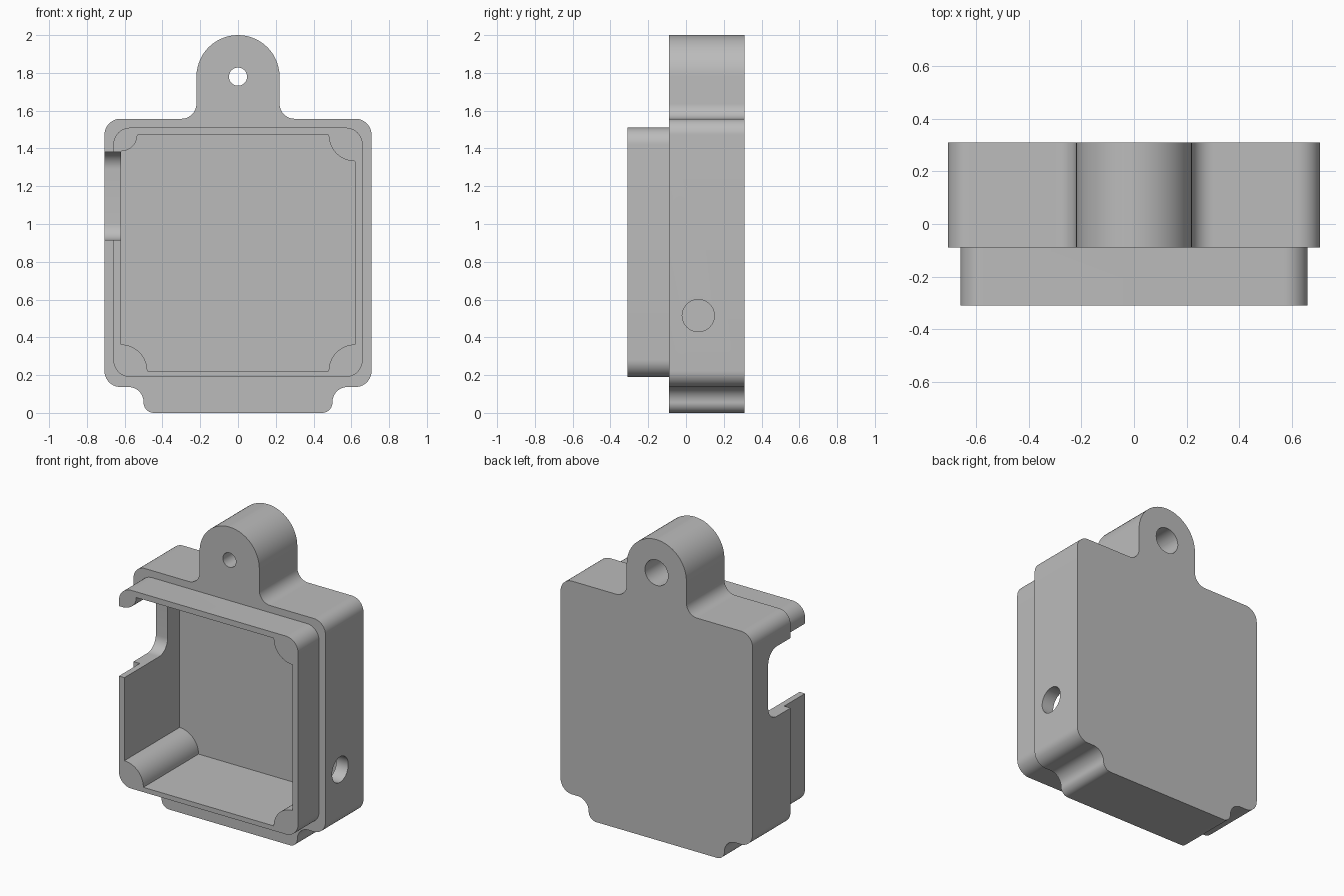
import bpy, bmesh, math
from mathutils import Vector

cube = bpy.data.objects.get("Cube")
if cube:
    bpy.data.objects.remove(cube, do_unlink=True)

grey = bpy.data.materials.new("plain grey")
grey.use_nodes = True
grey.diffuse_color = (0.5, 0.5, 0.5, 1)
grey.node_tree.nodes["Principled BSDF"].inputs["Base Color"].default_value = (0.5, 0.5, 0.5, 1)


def rounded(corners, steps=14):
    """Outline from (u, v, radius): positive rounds a corner, negative scoops it."""
    out = []
    for i, (u, v, r) in enumerate(corners):
        p = Vector((u, v))
        if r == 0:
            out.append(p)
            continue
        a = (Vector(corners[i - 1][:2]) - p).normalized()
        b = (Vector(corners[(i + 1) % len(corners)][:2]) - p).normalized()
        for k in range(steps + 1):
            t = math.pi / 2 * k / steps
            if r > 0:
                q = p + r * (a + b) - r * (b * math.cos(t) + a * math.sin(t))
            else:
                q = p - r * (a * math.cos(t) + b * math.sin(t))
            if not out or (q - out[-1]).length > 1e-4:
                out.append(q)
    if (out[0] - out[-1]).length < 1e-4:
        out.pop()
    return out


def box(u0, u1, v0, v1, radii):
    r = radii
    return rounded([(u0, v0, r[0]), (u1, v0, r[1]), (u1, v1, r[2]), (u0, v1, r[3])])


def disc(u, v, r):
    return box(u - r, u + r, v - r, v + r, [r] * 4)


def prism(name, outline, axis, start, end):
    """Extrude an outline along y (outline is x, z) or x (outline is y, z)."""
    bm = bmesh.new()
    place = (lambda p, d: (p.x, d, p.y)) if axis == "y" else (lambda p, d: (d, p.x, p.y))
    rings = [[bm.verts.new(place(p, d)) for p in outline] for d in (start, end)]
    n = len(outline)
    for i in range(n):
        j = (i + 1) % n
        bm.faces.new((rings[0][i], rings[0][j], rings[1][j], rings[1][i]))
    for ring in rings:
        bm.faces.new(ring)
    bmesh.ops.recalc_face_normals(bm, faces=bm.faces)
    mesh = bpy.data.meshes.new(name)
    bm.to_mesh(mesh)
    bm.free()
    mesh.materials.append(grey)
    obj = bpy.data.objects.new(name, mesh)
    bpy.context.collection.objects.link(obj)
    return obj


def combine(target, other, operation):
    mod = target.modifiers.new(other.name, "BOOLEAN")
    mod.operation = operation
    mod.solver = "EXACT"
    mod.object = other
    bpy.context.view_layer.objects.active = target
    bpy.ops.object.modifier_apply(modifier=mod.name)
    bpy.data.objects.remove(other, do_unlink=True)


# Housing: foot, main block and hanging tab share one mirrored outline
half = [(0.5, 0, 0.055), (0.5, 0.137, 0.08), (0.707, 0.137, 0.085),
        (0.707, 1.557, 0.085), (0.22, 1.557, 0.08), (0.22, 2.0, 0.2199)]
mirrored = [(-x, z, r) for x, z, r in reversed(half)]
housing = prism("housing", rounded(half + mirrored), "y", -0.09, 0.31)

# Front lip
lip = prism("lip", box(-0.66, 0.66, 0.19, 1.51, [0.09] * 4), "y", -0.31, 0.0)
combine(housing, lip, "UNION")

# Open cavity that leaves quarter-round posts in the corners
cavity = box(-0.62, 0.62, 0.222, 1.472, [-0.14, -0.14, -0.14, -0.087])
combine(housing, prism("cavity", cavity, "y", -0.5, 0.27), "DIFFERENCE")

# Side slot, side hole, tab hole and its wider back bore
slot = box(-0.5, 0.145, 0.915, 1.381, [0, 0.09, 0.09, 0])
for cutter in (prism("slot", slot, "x", -0.9, -0.6),
               prism("side_hole", disc(0.065, 0.515, 0.085), "x", 0.55, 0.9),
               prism("tab_hole", disc(0, 1.78, 0.048), "y", -0.5, 0.5),
               prism("tab_bore", disc(0, 1.78, 0.085), "y", 0.03, 0.5)):
    combine(housing, cutter, "DIFFERENCE")

# Smooth the curved walls and keep the edges sharp
bpy.ops.object.select_all(action="DESELECT")
housing.select_set(True)
bpy.context.view_layer.objects.active = housing
bpy.ops.object.shade_smooth_by_angle(angle=math.radians(30))
